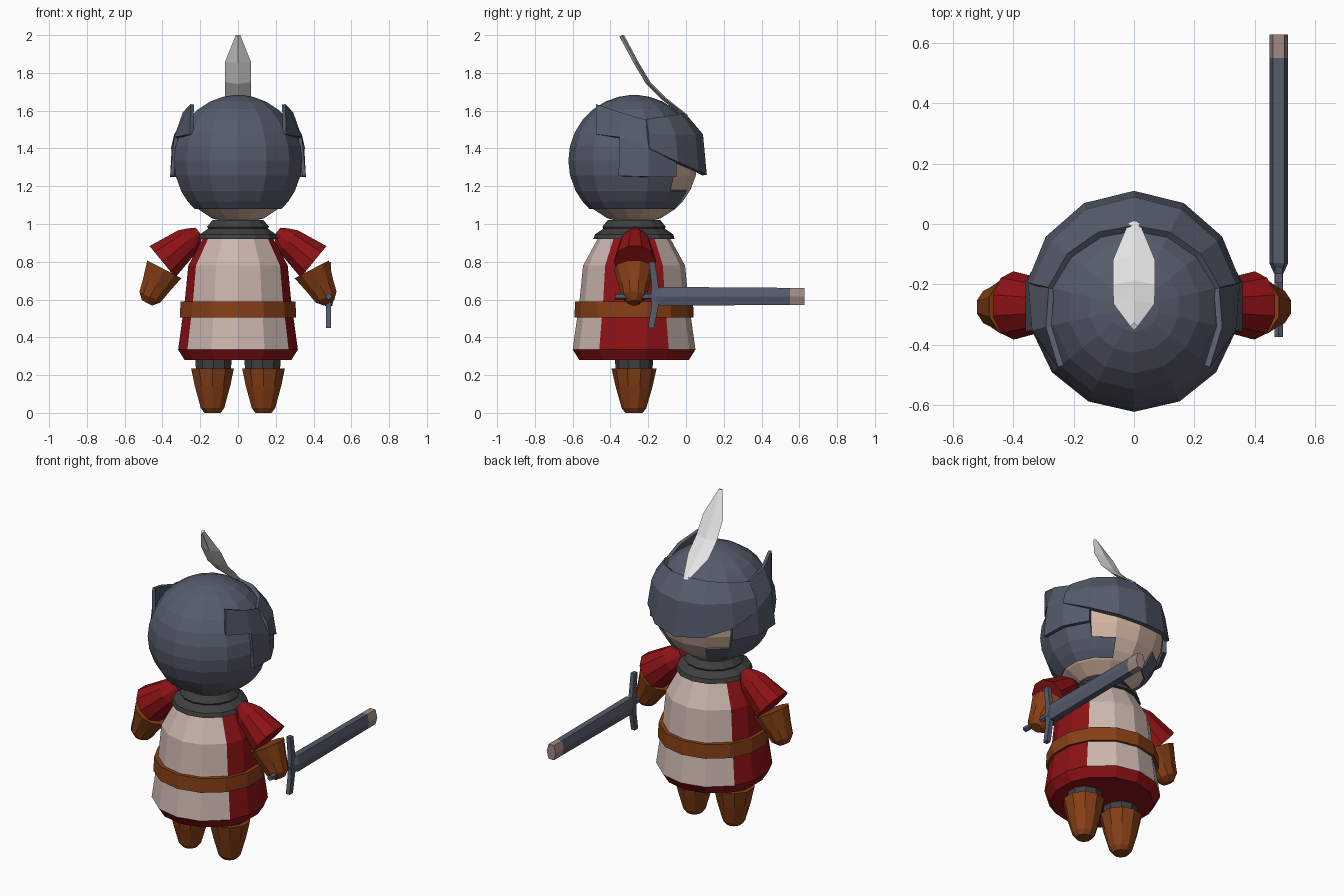
import bpy, bmesh, math
from mathutils import Vector, Matrix

if "Cube" in bpy.data.objects:
    bpy.data.objects.remove(bpy.data.objects["Cube"])

CY = -0.275                      # depth axis of the figure
STEP = 360 / 14


def mat(name, rgb):
    m = bpy.data.materials.new(name)
    m.diffuse_color = (*rgb, 1)
    m.use_nodes = True
    m.node_tree.nodes["Principled BSDF"].inputs["Base Color"].default_value = m.diffuse_color
    return m


STEEL = mat("steel", (0.092, 0.106, 0.15))
RED = mat("red cloth", (0.27, 0.006, 0.008))
CREAM = mat("cream cloth", (0.60, 0.47, 0.42))
SKIN = mat("skin", (0.66, 0.47, 0.37))
LEATHER = mat("brown leather", (0.24, 0.05, 0.008))
DARK = mat("dark grey", (0.05, 0.05, 0.05))
WHITE = mat("white feather", (0.78, 0.78, 0.78))
TIP = mat("blade tip", (0.36, 0.25, 0.23))


def finish(name, bm, mats, thick=0):
    bmesh.ops.recalc_face_normals(bm, faces=bm.faces[:])
    me = bpy.data.meshes.new(name)
    bm.to_mesh(me)
    bm.free()
    ob = bpy.data.objects.new(name, me)
    for m in mats:
        me.materials.append(m)
    bpy.context.collection.objects.link(ob)
    if thick:
        s = ob.modifiers.new("thickness", "SOLIDIFY")
        s.thickness = thick
        s.offset = -1
    return ob


def rings(bm, loops, caps=True):
    """Skin a list of equally long point loops."""
    vs = [[bm.verts.new(p) for p in lp] for lp in loops]
    n = len(vs[0])
    for a, b in zip(vs, vs[1:]):
        for i in range(n):
            j = (i + 1) % n
            bm.faces.new((a[i], a[j], b[j], b[i]))
    if caps:
        bm.faces.new(vs[0])
        bm.faces.new(vs[-1])


def lathe_bm(profile, n=14, loc=(0, CY, 0), axis=(0, 0, 1), angles=None, caps=True):
    """Revolve (radius, height) points about an axis; first vertex faces +y."""
    angles = angles or [360 * k / n for k in range(n)]
    q = Vector((0, 0, 1)).rotation_difference(Vector(axis))
    M = Matrix.Translation(loc) @ q.to_matrix().to_4x4()
    bm = bmesh.new()
    rings(bm, [[M @ Vector((r * math.sin(math.radians(a)), r * math.cos(math.radians(a)), z))
                for a in angles] for r, z in profile], caps)
    return bm


def face_angle(f):
    """Direction of a face in degrees away from straight ahead (+y)."""
    c = f.calc_center_median()
    return math.degrees(math.atan2(abs(c.x), c.y - CY))


# tunic: cream front and back panels, red sides and hem
half = [0, STEP, 55.5, 3 * STEP]
right = half + [180 - a for a in reversed(half)]
ring = right + [360 - a for a in reversed(right[1:-1])]
bm = lathe_bm([(0.29, 0.28), (0.325, 0.335), (0.302, 0.5), (0.288, 0.6), (0.27, 0.78), (0.185, 0.935)],
              angles=ring)
for f in bm.faces:
    a = face_angle(f)
    f.material_index = 1 if 55 < a < 125 or f.calc_center_median().z < 0.32 else 0
finish("tunic", bm, [CREAM, RED])

# belt and collar
finish("belt", lathe_bm([(0.30, 0.505), (0.316, 0.505), (0.312, 0.59), (0.28, 0.59)]), [LEATHER])
finish("collar", lathe_bm([(0.19, 0.92), (0.215, 0.92), (0.207, 0.945), (0.163, 0.975), (0.168, 0.985),
                           (0.138, 1.022), (0.10, 1.022)]), [DARK])


# head and open-faced helmet
def ball(r, zs):
    return [(math.sqrt(max(r * r - (z - 1.335) ** 2, 0.0001)), z) for z in zs]


finish("head", lathe_bm(ball(0.336, [1.0, 1.03, 1.08, 1.12, 1.185, 1.258, 1.335, 1.41, 1.485, 1.55, 1.62])), [SKIN])
bm = lathe_bm(ball(0.348, [1.08, 1.12, 1.175, 1.258, 1.335, 1.412, 1.485, 1.55, 1.605, 1.648, 1.673, 1.682]))
gone = []
for f in bm.faces:
    z, a = f.calc_center_median().z, face_angle(f)
    if z < 1.085 or (z < 1.175 and a < STEP) or (1.175 < z < 1.335 and a < 2 * STEP):
        gone.append(f)
bmesh.ops.delete(bm, geom=gone, context="FACES")
finish("helmet", bm, [STEEL], 0.009)


# raised helmet plates: columns of (angle, [(height, radius) or None])
def plate(name, cols, thick):
    bm = bmesh.new()
    grid = [[p and bm.verts.new((p[1] * math.sin(math.radians(a)),
                                 CY + p[1] * math.cos(math.radians(a)), p[0])) for p in pts]
            for a, pts in cols]
    for a, b in zip(grid, grid[1:]):
        for i in range(len(a) - 1):
            quad = (a[i], b[i], b[i + 1], a[i + 1])
            if all(quad):
                bm.faces.new(quad)
    bm.normal_update()
    f = max(bm.faces, key=lambda f: f.calc_area())
    ob = finish(name, bm, [STEEL], thick)
    # make the open sheet face outward
    p = ob.data.polygons[0]
    if p.normal.dot(p.center - Vector((0, CY, 1.335))) < 0:
        ob.data.flip_normals()


visor = [(0, [(1.26, 0.385), (1.475, 0.365), (1.587, 0.27)]),
         (STEP, [(1.28, 0.382), (1.475, 0.36), (1.583, 0.275)]),
         (2 * STEP, [(1.328, 0.374), (1.475, 0.352), (1.572, 0.283)]),
         (3 * STEP, [(1.40, 0.364), (1.475, 0.347), (1.555, 0.292)])]
plate("visor", [(-a, p) for a, p in reversed(visor[1:])] + visor, 0.025)
side = [(2 * STEP, [(1.25, 0.36), (1.40, 0.358), None]),
        (3 * STEP, [(1.25, 0.369), (1.40, 0.36), (1.55, 0.29)]),
        (4 * STEP, [(1.255, 0.369), (1.46, 0.347), (1.59, 0.30)]),
        (5 * STEP, [None, (1.475, 0.325), (1.635, 0.322)])]
for s in (-1, 1):
    plate("helmet_side_plate", [(s * a, p) for a, p in side], 0.02)

# feather: curved strip with a raised midrib
bm = bmesh.new()
path = [(0.0, 1.575, 0.02), (-0.12, 1.67, 0.07), (-0.20, 1.75, 0.07), (-0.265, 1.86, 0.068), (-0.34, 2.0, 0.012)]
rings(bm, [[(-w, y, z), (0, y + 0.012, z + 0.0), (w, y, z), (0, y - 0.012, z - 0.008)] for y, z, w in path])
finish("feather", bm, [WHITE])

# arms and legs, mirrored
for s in (-1, 1):
    finish("sleeve", lathe_bm([(0.03, -0.25), (0.055, -0.215), (0.08, -0.17), (0.113, 0.0), (0.07, 0.0)], 10,
                              (s * 0.40, -0.27, 0.80), (s * 0.77, 0, -0.63)), [RED])
    finish("glove", lathe_bm([(0.06, 0.0), (0.107, 0.0), (0.08, 0.10), (0.066, 0.165), (0.032, 0.20)], 10,
                             (s * 0.39, -0.275, 0.76), (s * 0.46, 0, -0.89)), [LEATHER])
    finish("boot", lathe_bm([(0.045, 0.0), (0.065, 0.025), (0.098, 0.14), (0.119, 0.235), (0.09, 0.235)], 10,
                            (s * 0.135, CY, 0)), [LEATHER])
    finish("trouser_leg", lathe_bm([(0.095, 0.2), (0.105, 0.33)], 10, (s * 0.13, CY, 0)), [DARK])

# sword: six-sided blade with a coloured end, grip and bent crossguard
SX, SZ = 0.48, 0.617


def section(y, w, h):
    return [(SX + w * u, y, SZ + h * v) for u, v in ((1, 0), (0.6, 1), (-0.6, 1), (-1, 0), (-0.6, -1), (0.6, -1))]


bm = bmesh.new()
rings(bm, [section(y, w, h) for y, w, h in
           ((-0.165, 0.015, 0.03), (-0.13, 0.031, 0.05), (0.55, 0.031, 0.045), (0.628, 0.031, 0.045))])
for f in bm.faces:
    f.material_index = int(f.calc_center_median().y > 0.56)
finish("sword_blade", bm, [STEEL, TIP])
finish("sword_grip", lathe_bm([(0.017, -0.375), (0.017, -0.14)], 6, (SX, 0, SZ), (0, 1, 0)), [STEEL])
bm = bmesh.new()
rings(bm, [[(SX - 0.013, y - d, z), (SX + 0.013, y - d, z), (SX + 0.013, y + d, z), (SX - 0.013, y + d, z)]
           for z, y, d in ((0.45, -0.185, 0.016), (0.56, -0.165, 0.018), (0.617, -0.16, 0.025),
                           (0.68, -0.165, 0.018), (0.80, -0.18, 0.016))])
finish("sword_crossguard", bm, [STEEL])
